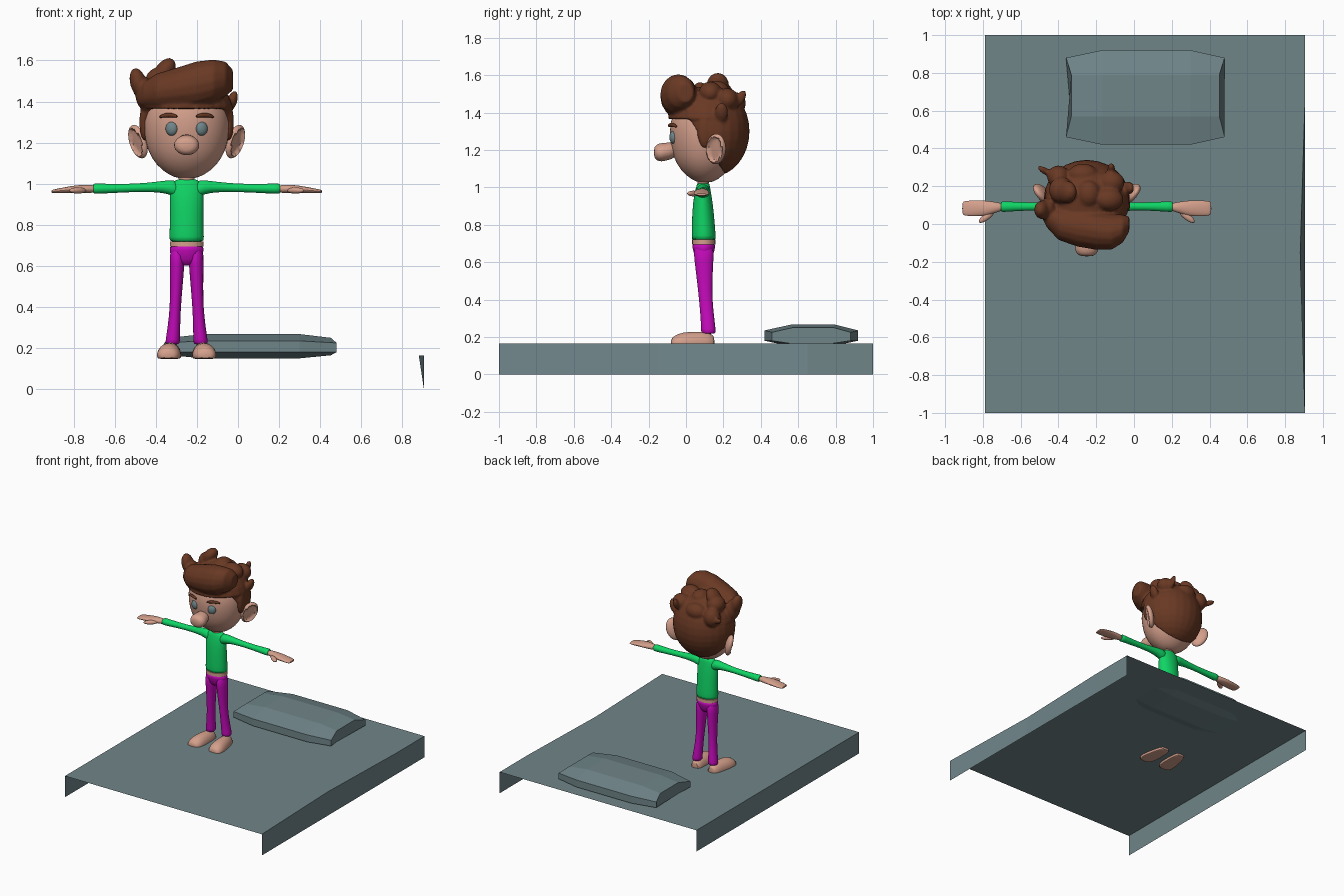
import bpy, bmesh, math
from mathutils import Matrix, Vector, Euler

if "Cube" in bpy.data.objects:
    bpy.data.objects.remove(bpy.data.objects["Cube"])

CX = -0.25  # mirror plane of the figure


def material(name, rgb):
    m = bpy.data.materials.new(name)
    m.diffuse_color = (*rgb, 1)
    m.use_nodes = True
    m.node_tree.nodes["Principled BSDF"].inputs["Base Color"].default_value = m.diffuse_color
    return m


SKIN = material("skin", (0.66, 0.35, 0.26))
HAIR = material("brown hair", (0.14, 0.04, 0.017))
GREEN = material("green shirt", (0.005, 0.66, 0.13))
PURPLE = material("magenta trousers", (0.56, 0.003, 0.5))
GREY = material("blue grey", (0.16, 0.235, 0.25))


def finish(name, bm, mat, smooth=True):
    bmesh.ops.recalc_face_normals(bm, faces=bm.faces)
    me = bpy.data.meshes.new(name)
    bm.to_mesh(me)
    bm.free()
    me.materials.append(mat)
    ob = bpy.data.objects.new(name, me)
    bpy.context.collection.objects.link(ob)
    if smooth:
        bpy.context.view_layer.objects.active = ob
        ob.select_set(True)
        bpy.ops.object.shade_smooth_by_angle(angle=math.radians(50))
        ob.select_set(False)
    return ob


def add_rings(bm, rings):
    """Skin a list of point rings and cap both ends."""
    vs = [[bm.verts.new(p) for p in r] for r in rings]
    n = len(vs[0])
    for a, b in zip(vs, vs[1:]):
        for i in range(n):
            bm.faces.new((a[i], a[(i + 1) % n], b[(i + 1) % n], b[i]))
    bm.faces.new(vs[0])
    bm.faces.new(vs[-1])


def add_loft(bm, axis, rings, side=1, n=16, floor=-1):
    """Rings are (dx, y, z, radius u, radius v), with dx from the mirror plane."""
    out = []
    for dx, y, z, ru, rv in rings:
        ring = []
        for i in range(n):
            a = 2 * math.pi * i / n
            u, v = ru * math.cos(a), rv * math.sin(a)
            o = {"x": (0, u, v), "y": (u, 0, v), "z": (u, v, 0)}[axis]
            ring.append((CX + side * (dx + o[0]), y + o[1], max(z + o[2], floor)))
        out.append(ring)
    add_rings(bm, out)


def loft(name, mat, axis, rings, side=1, subdiv=1, floor=-1, n=16):
    bm = bmesh.new()
    add_loft(bm, axis, rings, side, n, floor)
    ob = finish(name, bm, mat)
    if subdiv:
        ob.modifiers.new("smooth", 'SUBSURF').levels = subdiv
        ob.modifiers[-1].render_levels = subdiv
    return ob


def add_ball(bm, c, r, rot=(0, 0, 0)):
    m = Matrix.LocRotScale(Vector(c), Euler([math.radians(a) for a in rot]), Vector(r))
    return bmesh.ops.create_uvsphere(bm, u_segments=24, v_segments=16, radius=1, matrix=m)["verts"]


def ball(name, mat, c, r, rot=(0, 0, 0)):
    bm = bmesh.new()
    add_ball(bm, c, r, rot)
    return finish(name, bm, mat)


# --- mattress cover: open top sheet with two hanging sides
bm = bmesh.new()
left = [(-0.79, -1), (-0.79, 1)]
right = [(0.905, 1), (0.905, 0.65), (0.88, -0.15), (0.905, -1)]
top = [bm.verts.new((x, y, 0.165)) for x, y in left + right]
bm.faces.new(top)
low_l = [bm.verts.new((-0.79, y, 0)) for _, y in left]
low_r = [bm.verts.new((0.905, y, 0)) for _, y in right]
bm.faces.new((top[0], top[1], low_l[1], low_l[0]))
for i in range(3):
    bm.faces.new((top[i + 2], top[i + 3], low_r[i + 1], low_r[i]))
finish("bed_cover", bm, GREY, False)

# --- faceted pillow
mid = [(-.25, .18), (-.25, .235), (-.10, .268), (.12, .268), (.25, .235), (.25, .18), (.11, .15), (-.11, .15)]
end = [(-.21, .18), (-.21, .225), (-.10, .25), (.12, .25), (.21, .225), (.21, .18), (.11, .165), (-.11, .165)]
bm = bmesh.new()


def pillow_end(x, s):
    return [(x - s * (0.028 if i in (2, 3, 6, 7) else 0), 0.67 + y, z) for i, (y, z) in enumerate(end)]


add_rings(bm, [pillow_end(-0.36, -1)] + [[(x, 0.67 + y, z) for y, z in mid] for x in (-0.17, 0.30)]
          + [pillow_end(0.48, 1)])
finish("pillow", bm, GREY, False)

# --- torso, neck and head
loft("torso", GREEN, "z", [(0, .095, .715, .086, .066), (0, .095, .73, .086, .066), (0, .092, .82, .083, .062),
     (0, .09, .92, .083, .054), (0, .09, .98, .085, .043), (0, .092, 1.01, .068, .036), (0, .092, 1.025, .042, .032)])
loft("waist_band", SKIN, "z", [(0, .095, .695, .082, .062), (0, .095, .72, .082, .062)], subdiv=0, n=24)
loft("neck", SKIN, "z", [(0, .092, z, .04, .031) for z in (1.0, 1.03, 1.07)])
loft("head", SKIN, "z", [(0, .1, 1.025, .035, .03), (0, .1, 1.04, .085, .07), (0, .1, 1.09, .15, .13),
     (0, .1, 1.16, .192, .17), (0, .1, 1.25, .212, .188), (0, .1, 1.35, .212, .19), (0, .1, 1.44, .17, .15),
     (0, .1, 1.48, .08, .07)], n=24)

# --- nose: wide rounded tip on a narrow bridge
loft("nose", SKIN, "y", [(0, -.172, 1.187, .03, .025), (0, -.158, 1.186, .056, .044), (0, -.13, 1.187, .066, .052),
     (0, -.1, 1.192, .055, .047), (0, -.05, 1.2, .05, .045)])

# --- hips
loft("hips", PURPLE, "z", [(0, .095, .705, .085, .065), (0, .095, .68, .085, .063),
     (0, .095, .63, .078, .05), (0, .095, .6, .03, .03)])

# --- everything that comes in pairs
for s, tag in ((-1, "left"), (1, "right")):
    loft(tag + "_leg", PURPLE, "z", [(.045, .095, .69, .038, .06), (.046, .095, .62, .037, .052),
         (.05, .1, .5, .031, .042), (.055, .105, .4, .027, .036), (.062, .115, .3, .031, .037),
         (.068, .12, .235, .036, .04), (.069, .12, .215, .036, .04)], s)
    loft(tag + "_foot", SKIN, "y", [(.092, -.082, .165, .03, .02), (.09, -.065, .165, .052, .042),
         (.087, -.02, .165, .062, .062), (.08, .05, .165, .055, .064), (.073, .12, .165, .046, .062),
         (.07, .155, .165, .03, .04)], s, floor=.148)
    loft(tag + "_sleeve", GREEN, "x", [(.04, .09, .97, .04, .048), (.085, .09, .985, .036, .034),
         (.15, .092, .984, .027, .025), (.25, .093, .98, .021, .02), (.35, .093, .977, .023, .022),
         (.44, .092, .976, .029, .026), (.458, .092, .976, .029, .026)], s)
    loft(tag + "_hand", SKIN, "x", [(.44, .09, .975, .02, .02), (.49, .088, .975, .03, .021),
         (.54, .083, .973, .043, .02), (.6, .083, .968, .043, .014), (.645, .083, .963, .04, .01),
         (.66, .083, .962, .034, .007)], s)
    ball(tag + "_thumb", SKIN, (CX + s * .53, .04, .967), (.05, .018, .015), (0, 0, -s * 38))
    ball(tag + "_eye", GREY, (CX + s * .073, -.068, 1.268), (.03, .02, .034), (0, 0, s * 18))
    loft(tag + "_eyebrow", HAIR, "x", [(dx, .1 - .195 * math.sqrt(1 - (dx / .213) ** 2), z, .01, r)
         for dx, z, r in ((.043, 1.327, .007), (.07, 1.334, .011), (.105, 1.335, .011), (.135, 1.324, .006))], s)
    # ear: flattened ball with a hollow on the outer face
    bm = bmesh.new()
    for v in add_ball(bm, (0, 0, 0), (1, 1, 1)):
        d = math.hypot(v.co.y, v.co.z)
        if v.co.x > 0 and d < .75:
            v.co.x *= .15
        v.co = Vector((s * v.co.x * .03, v.co.y * .06, v.co.z * .085))
    bm.transform(Matrix.LocRotScale(Vector((CX + s * .237, .16, 1.205)),
                 Euler((math.radians(-18), math.radians(s * 12), -s * math.radians(35))), None))
    finish(tag + "_ear", bm, SKIN)


# --- hair: trimmed shells, a swept quiff and curls fused together
def trimmed_shell(bm, c, r, point, normal):
    part = bmesh.new()
    add_ball(part, c, r)
    cut = bmesh.ops.bisect_plane(part, geom=part.verts[:] + part.edges[:] + part.faces[:],
                                 plane_co=point, plane_no=normal, clear_inner=True)["geom_cut"]
    bmesh.ops.edgeloop_fill(part, edges=[e for e in cut if isinstance(e, bmesh.types.BMEdge)])
    tmp = bpy.data.meshes.new("shell")
    part.to_mesh(tmp)
    part.free()
    bm.from_mesh(tmp)
    bpy.data.meshes.remove(tmp)


bm = bmesh.new()
trimmed_shell(bm, (CX, .135, 1.3), (.228, .205, .245), (CX, .06, 1.30), (0, .84, .54))
trimmed_shell(bm, (CX, .115, 1.34), (.228, .215, .2), (CX, 0, 1.365), (0, 0, 1))
add_loft(bm, "x", [(-.235, .06, 1.42, .03, .03), (-.21, .04, 1.435, .06, .06), (-.15, .0, 1.45, .085, .085),
                   (-.05, -.02, 1.465, .1, .1), (.05, -.035, 1.483, .102, .113), (.13, -.042, 1.5, .095, .105),
                   (.19, -.025, 1.51, .075, .085), (.225, .0, 1.505, .04, .05)])
for c, r, rot in [
    ((-.485, .075, 1.49), (.04, .05, .075), (0, -15, 0)),      # side lobe
    ((-.455, .08, 1.44), (.045, .06, .08), (0, 0, 0)),
    ((-.36, .17, 1.545), (.045, .06, .075), (0, 35, 0)),       # tall curl
    ((-.385, .18, 1.505), (.065, .07, .06), (0, 0, 0)),
    ((-.24, .16, 1.52), (.06, .07, .05), (0, 0, 0)),
    ((-.13, .13, 1.51), (.075, .06, .055), (0, 10, 0)),
    ((-.12, .22, 1.47), (.07, .06, .06), (0, 0, 0)),
    ((-.27, .26, 1.45), (.08, .06, .06), (0, 0, 0)),
    ((-.40, .25, 1.43), (.06, .06, .07), (0, 0, 0)),
    ((-.03, .19, 1.40), (.025, .035, .055), (0, 20, 0)),       # side tufts
    ((-.47, .28, 1.43), (.05, .018, .02), (0, 25, -30)),
    ((-.12, .29, 1.475), (.02, .025, .05), (-30, 0, 0)),
    ((-.455, .1, 1.30), (.025, .04, .09), (0, 0, 0)),          # sideburns
    ((-.045, .1, 1.30), (.025, .04, .09), (0, 0, 0)),
]:
    add_ball(bm, c, r, rot)
hair = finish("hair", bm, HAIR)
rm = hair.modifiers.new("fuse", 'REMESH')
rm.mode, rm.voxel_size, rm.use_smooth_shade = 'VOXEL', 0.009, True
sm = hair.modifiers.new("soften", 'SMOOTH')
sm.factor, sm.iterations = 0.5, 3
